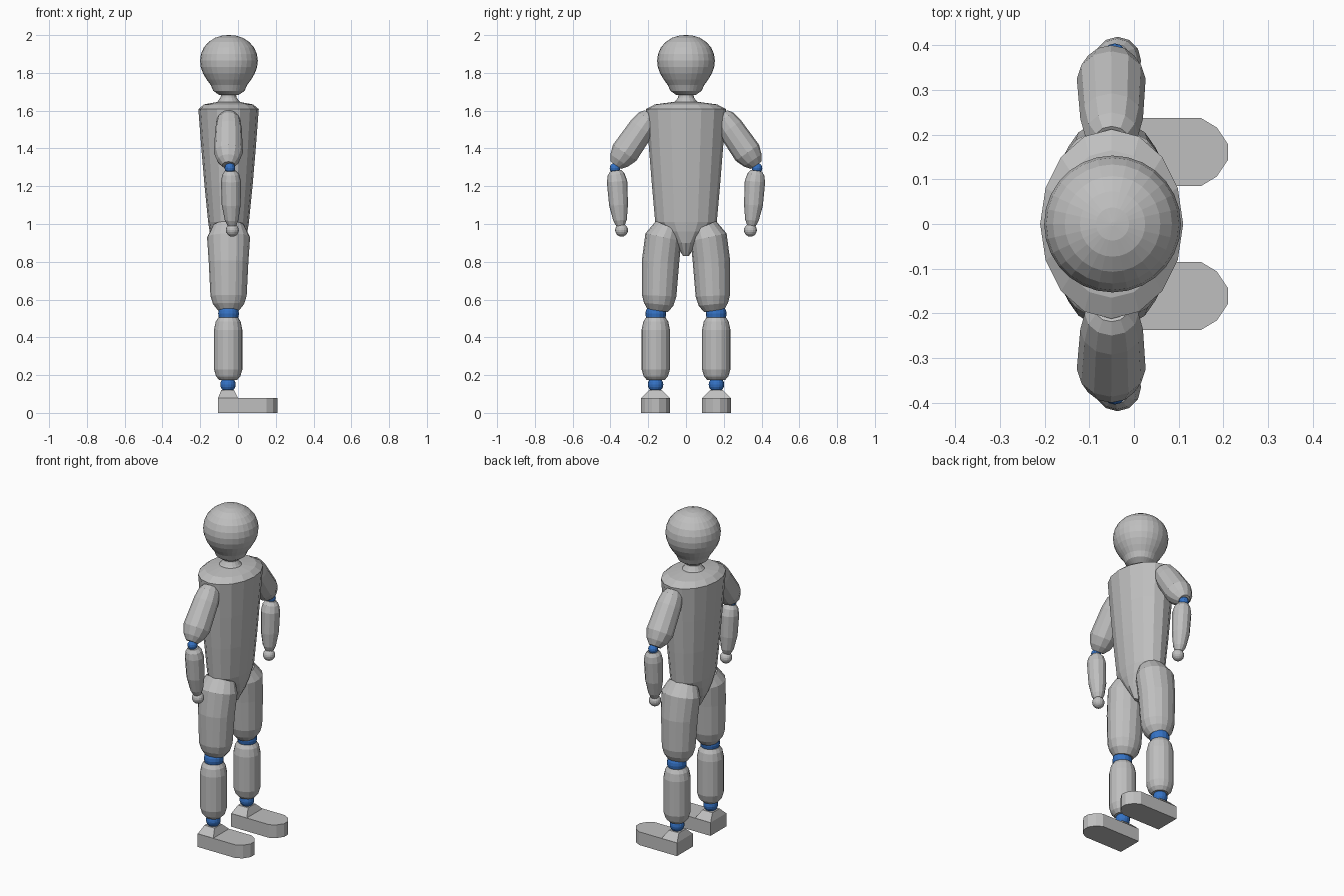
import bpy, bmesh, math
from mathutils import Vector, Matrix

if "Cube" in bpy.data.objects:
    bpy.data.objects.remove(bpy.data.objects["Cube"])


def material(name, rgb):
    m = bpy.data.materials.new(name)
    m.diffuse_color = (*rgb, 1)
    m.use_nodes = True
    m.node_tree.nodes["Principled BSDF"].inputs["Base Color"].default_value = m.diffuse_color
    return m


GREY = material("light grey", (0.52, 0.52, 0.52))
BLUE = material("joint blue", (0.035, 0.17, 0.56))


def finish(name, bm, mat):
    bmesh.ops.recalc_face_normals(bm, faces=bm.faces[:])
    me = bpy.data.meshes.new(name)
    bm.to_mesh(me)
    bm.free()
    me.materials.append(mat)
    ob = bpy.data.objects.new(name, me)
    bpy.context.collection.objects.link(ob)
    return ob


def skin(bm, rings):
    """Bridge equal-length vertex rings and cap both ends."""
    n = len(rings[0])
    loops = [[bm.verts.new(p) for p in r] for r in rings]
    for a, b in zip(loops, loops[1:]):
        for i in range(n):
            j = (i + 1) % n
            bm.faces.new((a[i], a[j], b[j], b[i]))
    bm.faces.new(loops[0])
    bm.faces.new(loops[-1])


def limb(name, path, mat, sides=16, side=1):
    """Loft of ellipses (x, y, z, radius x, radius across), square to a path in the yz plane."""
    pts = [Vector((0, p[1] * side, p[2])) for p in path]
    rings = []
    for k, (x, y, z, rx, rv) in enumerate(path):
        t = (pts[min(k + 1, len(pts) - 1)] - pts[max(k - 1, 0)]).normalized()
        u, v = Vector((1, 0, 0)), Vector((0, -t.z, t.y))
        c = Vector((x, y * side, z))
        rings.append([c + u * rx * math.cos(a) + v * rv * math.sin(a)
                      for a in (2 * math.pi * i / sides for i in range(sides))])
    bm = bmesh.new()
    skin(bm, rings)
    return finish(name, bm, mat)


def ball(name, loc, r, mat, seg=16, rows=10):
    bm = bmesh.new()
    bmesh.ops.create_uvsphere(bm, u_segments=seg, v_segments=rows, radius=r,
                              matrix=Matrix.Translation(loc))
    return finish(name, bm, mat)


CX = -0.05

# Head: round skull narrowing to the jaw
head = [(0.05, 1.682), (0.083, 1.705), (0.096, 1.735), (0.118, 1.765), (0.137, 1.797),
        (0.149, 1.83), (0.153, 1.865), (0.148, 1.9), (0.133, 1.935), (0.107, 1.964),
        (0.073, 1.986), (0.037, 1.997), (0.004, 2.0)]
limb("head", [(CX + 0.002, 0, z, r, r) for r, z in head], GREY, 28)

# Neck
limb("neck", [(CX, 0, z, r, r) for r, z in
              [(0.072, 1.635), (0.055, 1.652), (0.042, 1.67), (0.038, 1.7)]], GREY)

# Torso with sloped shoulders and pelvis
torso = [(0.05, 0.015, 0.83), (0.085, 0.06, 0.9), (0.1, 0.125, 0.96), (0.108, 0.163, 1.01),
         (0.127, 0.18, 1.2), (0.144, 0.196, 1.4), (0.16, 0.212, 1.608),
         (0.13, 0.165, 1.633), (0.065, 0.075, 1.645)]
limb("torso", [(CX, 0, z, rx, ry) for rx, ry, z in torso], GREY)

for s, label in ((1, "left"), (-1, "right")):
    # Upper arm
    limb(label + "_upper_arm", [
        (CX, 0.185, 1.58, 0.04, 0.04), (CX, 0.2, 1.557, 0.06, 0.06),
        (CX, 0.235, 1.507, 0.07, 0.07), (CX - 0.001, 0.325, 1.377, 0.077, 0.075),
        (CX - 0.001, 0.353, 1.337, 0.06, 0.057), (CX, 0.371, 1.311, 0.034, 0.034)],
        GREY, 12, s)
    # Elbow
    ball(label + "_elbow", (-0.043, 0.376 * s, 1.296), 0.028, BLUE, 12, 8)
    # Forearm
    limb(label + "_forearm", [
        (-0.04, 0.373, 1.282, 0.03, 0.03), (-0.038, 0.37, 1.262, 0.045, 0.045),
        (-0.037, 0.365, 1.225, 0.053, 0.054), (-0.036, 0.357, 1.1, 0.05, 0.05),
        (-0.034, 0.349, 1.02, 0.036, 0.036), (-0.032, 0.347, 0.99, 0.022, 0.022)],
        GREY, 12, s)
    # Hand
    ball(label + "_hand", (-0.03, 0.341 * s, 0.967), 0.034, GREY)
    # Thigh
    limb(label + "_thigh", [
        (CX, 0.095, 0.988, 0.085, 0.07), (CX, 0.12, 0.93, 0.114, 0.097),
        (CX, 0.135, 0.8, 0.105, 0.099), (CX, 0.142, 0.62, 0.096, 0.091),
        (CX, 0.145, 0.575, 0.082, 0.078), (CX, 0.15, 0.542, 0.055, 0.055)],
        GREY, 16, s)
    # Knee
    ball(label + "_knee", (CX, 0.16 * s, 0.525), 0.055, BLUE)
    # Shin
    limb(label + "_shin", [
        (CX - 0.002, 0.16, z, r, r) for r, z in
        [(0.052, 0.505), (0.066, 0.483), (0.075, 0.44), (0.075, 0.23),
         (0.064, 0.193), (0.046, 0.173)]], GREY, 16, s)
    # Ankle
    ball(label + "_ankle", (CX - 0.003, 0.161 * s, 0.15), 0.041, BLUE)

    # Foot: round-toed slab with a tapered heel block
    yc = 0.161 * s
    half = [(-0.105, 0.076), (0.15, 0.076), (0.185, 0.055), (0.21, 0.018)]
    outline = half + [(x, -y) for x, y in reversed(half)]
    bm = bmesh.new()
    skin(bm, [[(x, yc + y, z) for x, y in outline] for z in (0, 0.08)])
    corners = [(-1, -1), (1, -1), (1, 1), (-1, 1)]
    skin(bm, [[(xc + hx * i, yc + hy * j, z) for i, j in corners]
              for xc, hx, hy, z in ((-0.053, 0.052, 0.075, 0.08),
                                    (-0.055, 0.034, 0.034, 0.12))])
    finish(label + "_foot", bm, GREY)
